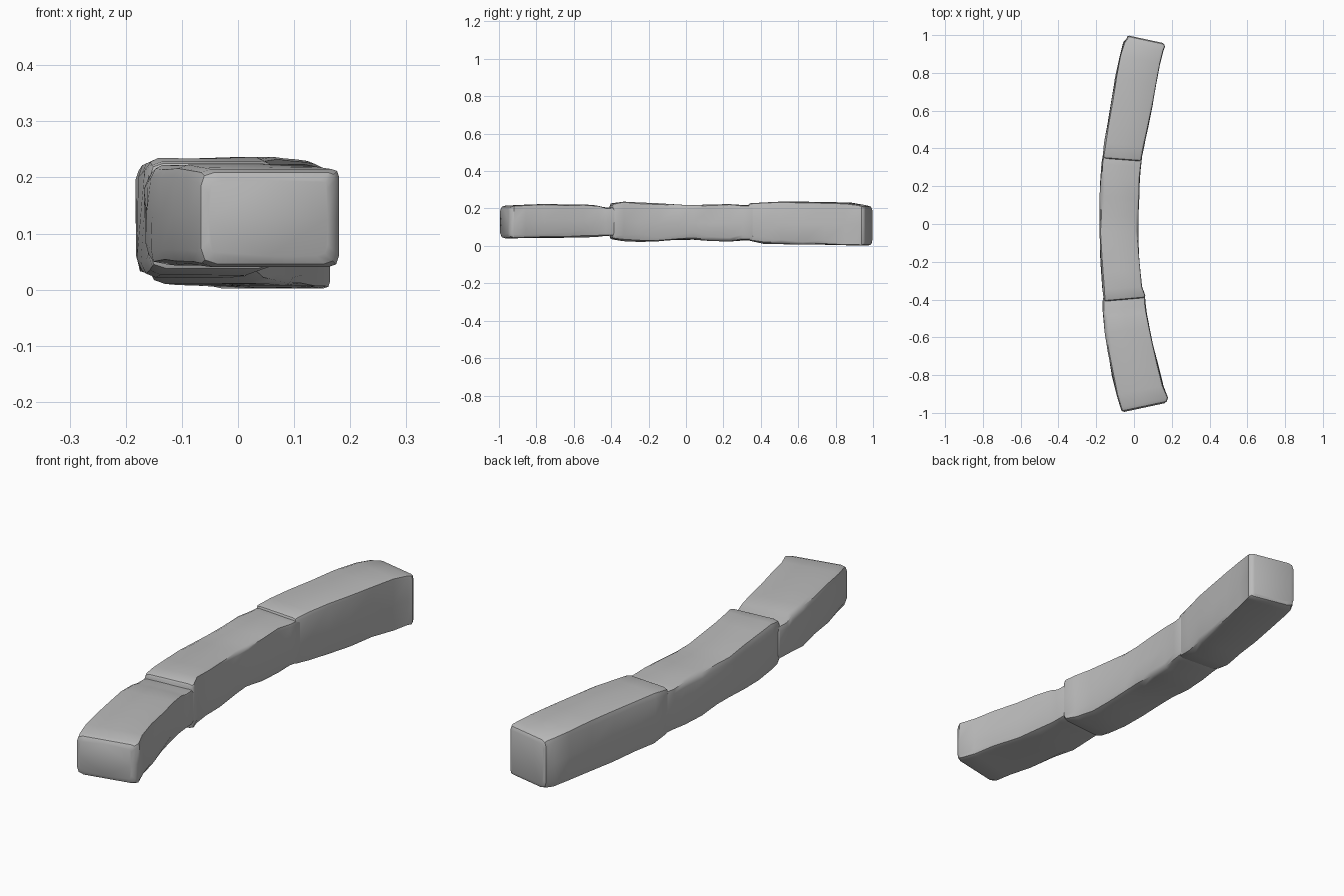
import bpy
import bmesh
import random
from mathutils import Vector

random.seed(4)
cube = bpy.data.objects.get("Cube")
if cube:
    bpy.data.objects.remove(cube)

stone = bpy.data.materials.new("grey stone")
stone.use_nodes = True
grey = (0.5, 0.5, 0.5, 1)
stone.diffuse_color = grey
stone.node_tree.nodes["Principled BSDF"].inputs["Base Color"].default_value = grey


def ring(y, left, right, top, bottom, wear, shrink=0.0):
    """Worn rectangular cross-section, slanted across the curve of the kerb."""
    left, right = left + shrink, right - shrink
    top, bottom = top - shrink, bottom + shrink
    corners = [(left, bottom, 0.028), (right, bottom, wear),
               (right, top, 0.014), (left, top, 0.024)]
    points = []
    for i, (x, z, r) in enumerate(corners):
        corner = Vector((x, z))
        ends = []
        for j in (i - 1, (i + 1) % 4):
            d = (Vector(corners[j][:2]) - corner).normalized()
            ends.append(corner + d * r)
        middle = (ends[0] + ends[1]) / 4 + corner / 2
        points += [ends[0], middle, ends[1]]
        # one loose point along each side, for a hewn surface
        nxt = Vector(corners[(i + 1) % 4][:2])
        points.append((corner + nxt) / 2)
    mid = (left + right) / 2
    return [(p.x, y - 0.22 * y * (p.x - mid), p.y) for p in points]


def block(name, stations, round_start, round_end):
    """Skin a row of sections; each end gets a smaller rounded section."""
    first, last = stations[0], stations[-1]
    rings = [ring(*first, round_start), ring(first[0] + round_start * 0.4, *first[1:], round_start * 0.3)]
    rings += [ring(s[0] + (round_start * 1.3 if s is first else 0)
                   - (round_end * 1.3 if s is last else 0), *s[1:]) for s in stations]
    rings += [ring(last[0] - round_end * 0.4, *last[1:], round_end * 0.3), ring(*last, round_end)]
    bm = bmesh.new()
    loops = []
    for k, pts in enumerate(rings):
        amount = 0.003 if 2 < k < len(rings) - 3 else 0.0
        loops.append([bm.verts.new((x + random.uniform(-amount, amount), y,
                                    z + random.uniform(-amount, amount) * 0.7))
                      for x, y, z in pts])
    n = len(loops[0])
    for a, b in zip(loops, loops[1:]):
        for i in range(n):
            bm.faces.new((a[i], a[(i + 1) % n], b[(i + 1) % n], b[i]))
    bm.faces.new(loops[0])
    bm.faces.new(loops[-1])
    bmesh.ops.recalc_face_normals(bm, faces=bm.faces[:])
    mesh = bpy.data.meshes.new(name)
    bm.to_mesh(mesh)
    bm.free()
    obj = bpy.data.objects.new(name, mesh)
    bpy.context.collection.objects.link(obj)
    mesh.materials.append(stone)
    bpy.ops.object.select_all(action="DESELECT")
    obj.select_set(True)
    bpy.context.view_layer.objects.active = obj
    bpy.ops.object.shade_smooth_by_angle(angle=0.7)


# Stations: y, left x, right x, top z, bottom z, wear of the lower inner edge
block("front_kerb_stone", [
    (-0.972, -0.072, 0.18, 0.215, 0.04, 0.02),
    (-0.88, -0.09, 0.155, 0.219, 0.044, 0.015),
    (-0.78, -0.115, 0.13, 0.222, 0.045, 0.02),
    (-0.66, -0.14, 0.1, 0.221, 0.045, 0.025),
    (-0.56, -0.155, 0.08, 0.222, 0.045, 0.04),
    (-0.48, -0.162, 0.066, 0.215, 0.05, 0.03),
    (-0.44, -0.165, 0.06, 0.205, 0.054, 0.02),
    (-0.38, -0.165, 0.058, 0.205, 0.056, 0.015)], 0.02, 0.006)

block("middle_kerb_stone", [
    (-0.4, -0.16, 0.06, 0.228, 0.035, 0.02),
    (-0.34, -0.165, 0.045, 0.235, 0.026, 0.03),
    (-0.25, -0.172, 0.033, 0.23, 0.02, 0.045),
    (-0.15, -0.178, 0.025, 0.226, 0.026, 0.02),
    (-0.04, -0.181, 0.02, 0.22, 0.034, 0.025),
    (0.04, -0.181, 0.021, 0.217, 0.034, 0.04),
    (0.14, -0.18, 0.026, 0.22, 0.026, 0.02),
    (0.24, -0.176, 0.032, 0.222, 0.025, 0.02),
    (0.31, -0.17, 0.038, 0.217, 0.03, 0.03),
    (0.37, -0.164, 0.043, 0.217, 0.03, 0.02)], 0.01, 0.006)

block("back_kerb_stone", [
    (0.34, -0.165, 0.04, 0.228, 0.026, 0.02),
    (0.42, -0.157, 0.052, 0.232, 0.012, 0.035),
    (0.52, -0.138, 0.073, 0.235, 0.01, 0.02),
    (0.64, -0.118, 0.096, 0.235, 0.008, 0.015),
    (0.76, -0.098, 0.118, 0.233, 0.006, 0.02),
    (0.87, -0.075, 0.14, 0.229, 0.004, 0.015),
    (0.94, -0.055, 0.155, 0.22, 0.003, 0.012),
    (0.978, -0.04, 0.164, 0.214, 0.002, 0.012)], 0.01, 0.014)
